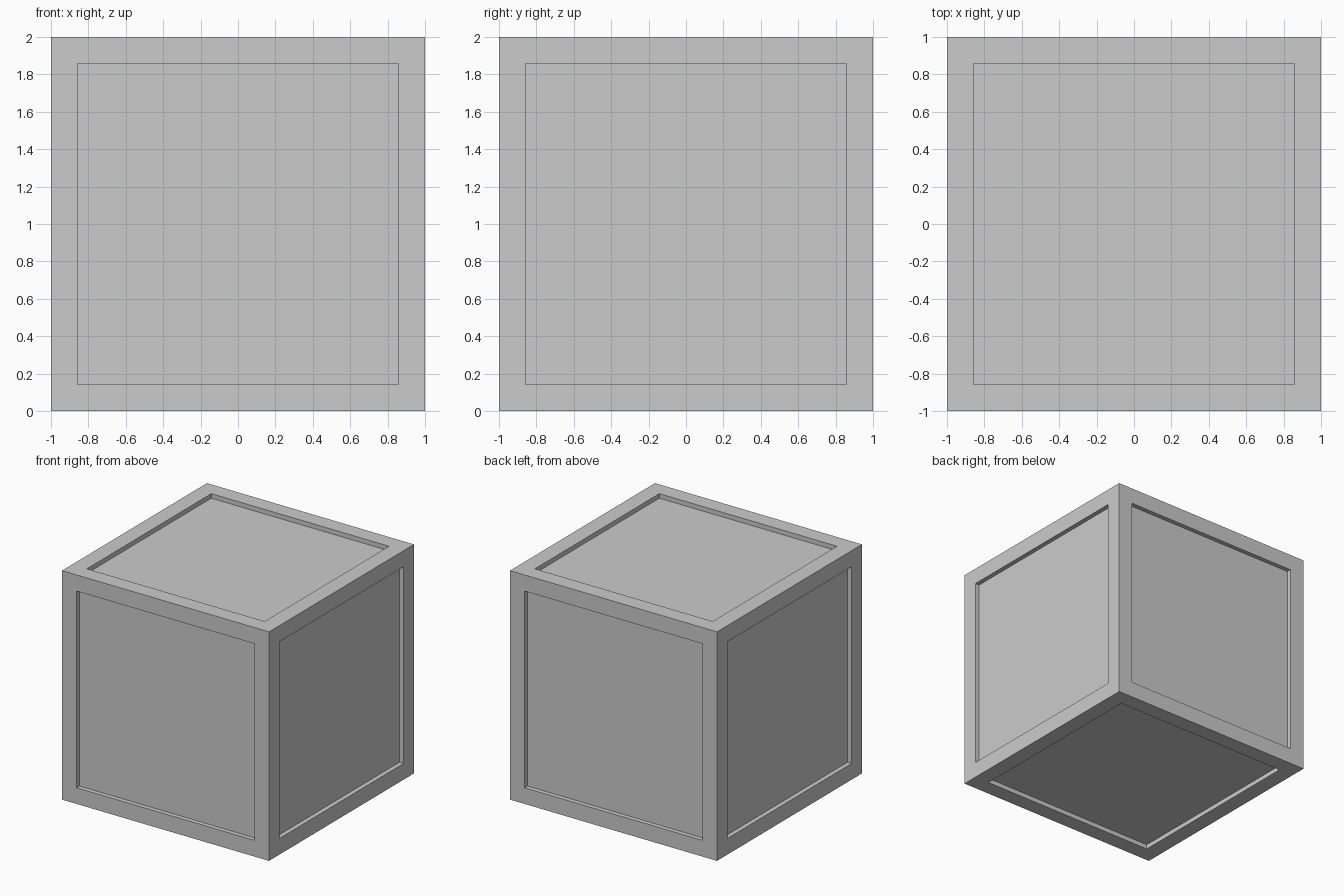
import bpy, bmesh

if "Cube" in bpy.data.objects:
    bpy.data.objects.remove(bpy.data.objects["Cube"])

BORDER, DEPTH = 0.2, 0.04

# Cube standing on the ground
bm = bmesh.new()
bmesh.ops.create_cube(bm, size=2.0)
bmesh.ops.translate(bm, verts=bm.verts, vec=(0, 0, 1))
bm.normal_update()

# Flat border around a square panel on every side
panels = bm.faces[:]
bmesh.ops.inset_individual(bm, faces=panels, thickness=BORDER, depth=0.0)

# Push each panel straight in to form the recess
panels = bmesh.ops.extrude_discrete_faces(bm, faces=panels)["faces"]
bm.normal_update()
for panel in panels:
    bmesh.ops.translate(bm, verts=panel.verts, vec=panel.normal * -DEPTH)
bmesh.ops.recalc_face_normals(bm, faces=bm.faces)

mesh = bpy.data.meshes.new("panelled_crate")
bm.to_mesh(mesh)
bm.free()
crate = bpy.data.objects.new("panelled_crate", mesh)
bpy.context.collection.objects.link(crate)
